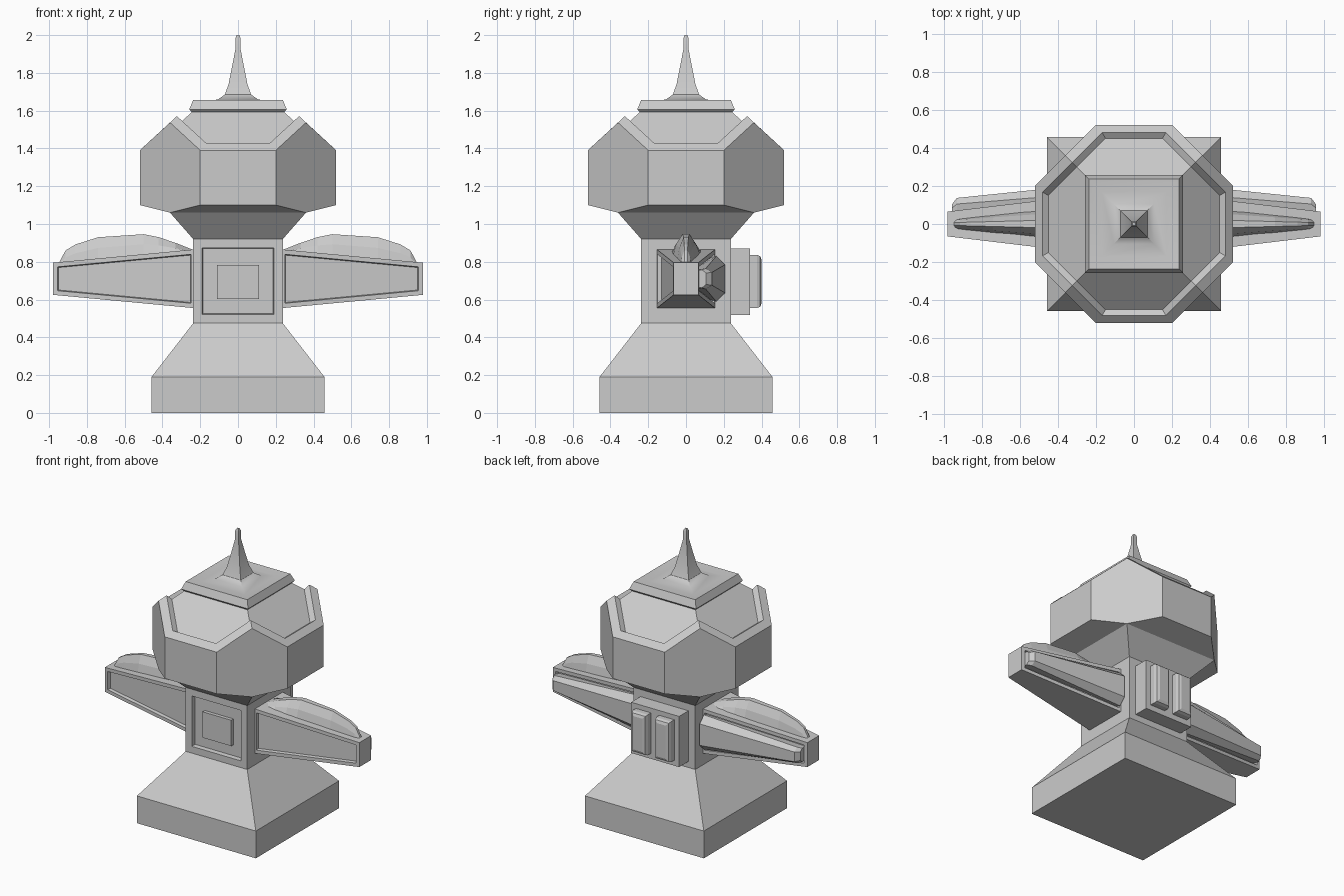
import bpy, bmesh

if "Cube" in bpy.data.objects:
    bpy.data.objects.remove(bpy.data.objects["Cube"])


def finish(bm, name, smooth=False):
    bmesh.ops.remove_doubles(bm, verts=bm.verts, dist=0.0005)
    bmesh.ops.recalc_face_normals(bm, faces=bm.faces)
    me = bpy.data.meshes.new(name)
    bm.to_mesh(me)
    bm.free()
    ob = bpy.data.objects.new(name, me)
    bpy.context.collection.objects.link(ob)
    if smooth:
        bpy.context.view_layer.objects.active = ob
        ob.select_set(True)
        bpy.ops.object.shade_smooth_by_angle()
        ob.select_set(False)
    return ob


def loft(rings):
    """Skin a list of closed point rings and cap both ends."""
    bm = bmesh.new()
    vs = [[bm.verts.new(p) for p in r] for r in rings]
    n = len(vs[0])
    for a, b in zip(vs, vs[1:]):
        for i in range(n):
            j = (i + 1) % n
            bm.faces.new((a[i], a[j], b[j], b[i]))
    bm.faces.new(vs[0][::-1])
    bm.faces.new(vs[-1])
    bmesh.ops.recalc_face_normals(bm, faces=bm.faces)
    return bm


def square(h, z):
    return [(-h, -h, z), (h, -h, z), (h, h, z), (-h, h, z)]


def recess(bm, faces, border, depth):
    bmesh.ops.inset_individual(bm, faces=faces, thickness=border, use_even_offset=True)
    bmesh.ops.inset_individual(bm, faces=faces, thickness=0.004, depth=-depth, use_even_offset=True)


def box(name, x, y, z, bevel=0):
    bm = loft([[(x[0], y[0], k), (x[1], y[0], k), (x[1], y[1], k), (x[0], y[1], k)] for k in z])
    if bevel:
        edges = [e for e in bm.edges if max(v.co.y for v in e.verts) > y[1] - 1e-4
                 and min(v.co.y for v in e.verts) > y[1] - 1e-4]
        bmesh.ops.bevel(bm, geom=edges, offset=bevel, segments=2, profile=0.5, affect='EDGES')
    return finish(bm, name)


# Foot and column with a sunken front panel
bm = loft([square(.458, 0), square(.458, .19), square(.237, .475), square(.237, .92)])
bm.normal_update()
front = [f for f in bm.faces if f.normal.y < -.9 and f.calc_center_median().z > .5]
recess(bm, front, .047, .03)
finish(bm, "base_column")
box("chest_block", (-.11, .11), (-.232, -.19), (.602, .782))


# Clipped-corner head with sunken sloping top panels
def oct_ring(a, b, z, m, zm):
    q = [(b, -a, z), (m, -m, zm), (a, -b, z)]
    out = []
    for _ in range(4):
        out += q
        q = [(-y, x, k) for x, y, k in q]
    return out


bm = loft([
    oct_ring(.237, .13, .92, .237, .92),
    oct_ring(.36, .2, 1.06, .36, 1.06),
    oct_ring(.52, .2, 1.1, .36, 1.06),
    oct_ring(.52, .2, 1.39, .36, 1.537),
    oct_ring(.48, .167, 1.427, .3235, 1.571),
    oct_ring(.45, .15, 1.407, .3, 1.542),
    oct_ring(.22, .1, 1.614, .22, 1.614)])
bmesh.ops.remove_doubles(bm, verts=bm.verts, dist=.0005)
bmesh.ops.dissolve_limit(bm, angle_limit=.01, verts=bm.verts, edges=bm.edges)
finish(bm, "head")

# Roof cap with concave spire
bm = loft([square(h, z) for h, z in [
    (.2, 1.57), (.24, 1.587), (.258, 1.607), (.237, 1.657), (.17, 1.648), (.105, 1.66),
    (.07, 1.685), (.05, 1.74), (.03, 1.84), (.013, 1.93), (.013, 1.985), (.007, 2.0)]])
finish(bm, "roof_spire", smooth=True)

# Back pack and two pods
box("back_pack", (-.185, .185), (.22, .34), (.517, .87))
for s, side in ((-1, "left"), (1, "right")):
    box("pod_" + side, (s * .09 - .058, s * .09 + .058), (.33, .4), (.555, .837), bevel=.025)

# Tapering arms with sunken panels, top fins and rear fairings
ZC = .71
for s, side in ((-1, "left"), (1, "right")):
    def rect(x, hy, hz):
        return [(s * x, -hy, ZC - hz), (s * x, hy, ZC - hz), (s * x, hy, ZC + hz), (s * x, -hy, ZC + hz)]
    bm = loft([rect(.225, .155, .156), rect(.98, .065, .085)])
    bm.normal_update()
    recess(bm, [f for f in bm.faces if abs(f.normal.y) > .8], .024, .022)
    finish(bm, "arm_" + side)

    rings = []
    for x, top in [(.23, .86), (.33, .9), (.42, .93), (.5, .946), (.74, .93), (.86, .892), (.913, .86), (.945, .8)]:
        t = (x - .23) / .715
        w, base = .105 - .075 * t, .835 - .075 * t
        mid = base + .62 * (top - base)
        rings.append([(s * x, y, z) for y, z in (
            (-w, base), (w, base), (w * .68, mid), (w * .25, top), (-w * .25, top), (-w * .68, mid))])
    finish(loft(rings), "fin_" + side)

    rings = []
    for x, y0, y1, y2, h1, h2 in [(.25, .1, .16, .207, .12, .075), (.93, .04, .105, .137, .055, .034),
                                  (.955, .04, .085, .105, .048, .03)]:
        rings.append([(s * x, y, ZC + h) for y, h in (
            (y0, -h1 * .85), (y1, -h1), (y2, -h2), (y2, h2), (y1, h1), (y0, h1 * .85))])
    finish(loft(rings), "rear_fairing_" + side)
